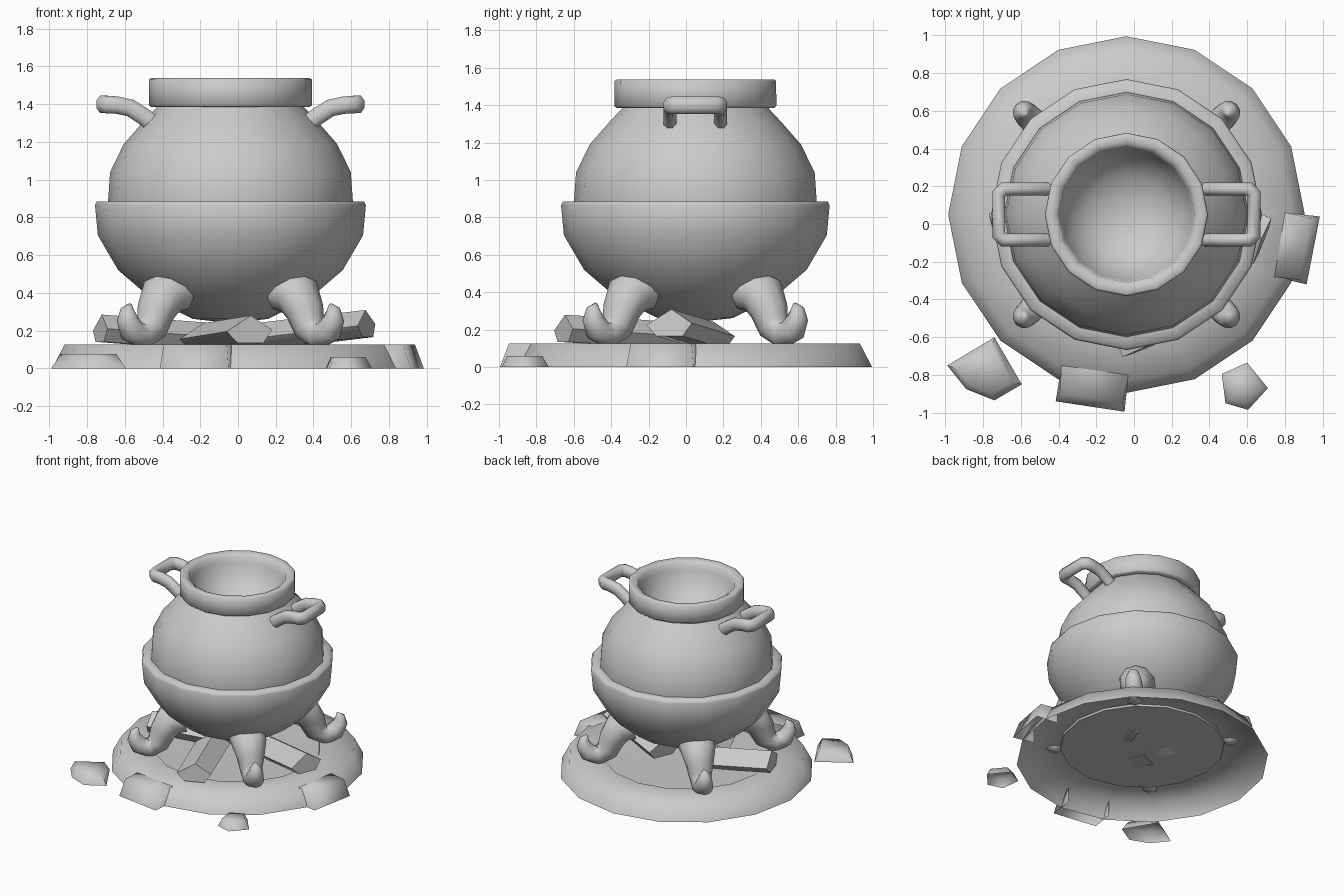
import bpy, math
from mathutils import Vector, Matrix

if "Cube" in bpy.data.objects:
    bpy.data.objects.remove(bpy.data.objects["Cube"])

C = Vector((-0.04, 0.05, 0))  # common axis of pot and hearth


def make(name, verts, faces, angle=75):
    me = bpy.data.meshes.new(name)
    me.from_pydata([tuple(v) for v in verts], [], faces)
    me.validate()
    ob = bpy.data.objects.new(name, me)
    bpy.context.collection.objects.link(ob)
    bpy.ops.object.select_all(action='DESELECT')
    ob.select_set(True)
    bpy.context.view_layer.objects.active = ob
    bpy.ops.object.mode_set(mode='EDIT')
    bpy.ops.mesh.select_all(action='SELECT')
    bpy.ops.mesh.remove_doubles(threshold=0.0005)
    bpy.ops.mesh.normals_make_consistent(inside=False)
    bpy.ops.object.mode_set(mode='OBJECT')
    bpy.ops.object.shade_smooth_by_angle(angle=math.radians(angle))
    return ob


def bridge(rows, n):
    return [(i * n + j, i * n + (j + 1) % n, (i + 1) * n + (j + 1) % n, (i + 1) * n + j)
            for i in range(rows - 1) for j in range(n)]


def lathe(name, profile, n=16, angle=75):
    verts = [C + Vector((r * math.cos(a), r * math.sin(a), z))
             for r, z in profile for a in [2 * math.pi * j / n for j in range(n)]]
    return make(name, verts, bridge(len(profile), n), angle)


def sweep(name, path, sizes, ref, n=8, phase=0.0):
    """Tube along path; sizes are (in-plane, along-ref) half widths."""
    path = [Vector(p) for p in path]
    verts = []
    for i, p in enumerate(path):
        a = (p - path[i - 1]).normalized() if i else None
        b = (path[i + 1] - p).normalized() if i < len(path) - 1 else None
        t = ((a or b) + (b or a)).normalized()
        miter = 1 / max(0.7, t.dot(a or b))
        side = t.cross(ref).normalized()
        up = side.cross(t)
        for j in range(n):
            w = 2 * math.pi * j / n + phase
            verts.append(p + side * math.cos(w) * sizes[i][0] * miter + up * math.sin(w) * sizes[i][1])
    faces = bridge(len(path), n)
    faces += [tuple(range(n)), tuple(range((len(path) - 1) * n, len(path) * n))]
    return make(name, verts, faces)


def stone(name, outline, h, k):
    """Loose stone shell with sloping sides and open bottom."""
    n = len(outline)
    c = sum((Vector(p) for p in outline), Vector((0, 0))) / n
    top = [c + (Vector(p) - c) * k for p in outline]
    verts = [(x, y, 0) for x, y in outline] + [(p.x, p.y, h) for p in top]
    return make(name, verts, bridge(2, n) + [tuple(range(n, 2 * n))])


def edge_slab(name, inner_a, outer_a, outer_b, inner_b):
    """Slab leaning out of the hearth edge, open below and toward the hearth."""
    ia, oa, ob, ib = (Vector(p).to_3d() for p in (inner_a, outer_a, outer_b, inner_b))
    up = Vector((0, 0, 0.127))
    ta, tb = oa.lerp(ia, 0.25).lerp(ob, 0.04) + up, ob.lerp(ib, 0.25).lerp(oa, 0.04) + up
    return make(name, [ia, oa, ob, ib, ia + up, ta, tb, ib + up],
                [(4, 5, 6, 7), (1, 2, 6, 5), (0, 1, 5, 4), (2, 3, 7, 6)], angle=100)


def ellipse(r, zc, h, degs):
    return [(r * math.cos(math.radians(d)), zc + h * math.sin(math.radians(d))) for d in degs]


# hearth: open-bottomed disc with a sunken floor
lathe("hearth_base", [(0.945, 0), (0.88, 0.125), (0.62, 0.125)])
lathe("hearth_floor", [(0.62, 0.125), (0.615, 0.11), (0.3, 0.105), (0, 0.10)], angle=40)

# round pot with thick rolled rim and hollow
lathe("pot", ellipse(0.65, 0.87, 0.61, (-90, -72, -54, -36, -18, 0))
      + [(0.638, 1.04), (0.565, 1.19), (0.46, 1.31), (0.385, 1.39)])
lathe("rim", [(0.385, 1.385), (0.42, 1.385), (0.433, 1.395), (0.432, 1.53), (0.42, 1.538),
              (0.385, 1.535), (0.36, 1.52), (0.35, 1.47),
              (0.30, 1.36), (0.22, 1.28), (0.11, 1.235), (0, 1.22)])

# outer bowl with a ledge
lathe("lower_bowl", [(0, 0.24), (0.2, 0.262), (0.42, 0.37), (0.595, 0.52), (0.703, 0.705),
                     (0.718, 0.865), (0.708, 0.885), (0.64, 0.885)])

# four curled legs
leg = [(0.42, 0.41), (0.51, 0.385), (0.56, 0.30), (0.595, 0.215), (0.665, 0.17),
       (0.74, 0.20), (0.772, 0.26), (0.77, 0.31), (0.75, 0.34)]
girth = [(0.12, 0.14), (0.11, 0.13), (0.10, 0.105), (0.085, 0.085), (0.065, 0.075),
         (0.065, 0.07), (0.055, 0.06), (0.035, 0.04), (0.008, 0.01)]
for k in range(4):
    rot = Matrix.Rotation(math.radians(45 + 90 * k), 3, 'Z')
    sweep(f"leg_{k + 1}", [C + rot @ Vector((r, 0, z)) for r, z in leg], girth,
          rot @ Vector((0, 1, 0)), n=10)

# two bracket handles
arm = [(0.40, 1.29), (0.46, 1.335), (0.53, 1.38), (0.60, 1.395), (0.65, 1.398)]
for s, side in ((-1, "left"), (1, "right")):
    half = [Vector((s * x, 0.135, z)) for x, z in arm] + [Vector((s * 0.677, 0.108, 1.4))]
    pts = [C + p for p in half] + [C + Vector((p.x, -p.y, p.z)) for p in reversed(half)]
    sweep(f"handle_{side}", pts, [(0.037, 0.05)] * len(pts), Vector((0, 0, 1)),
          n=8, phase=math.pi / 8)

# three split logs
section = [(-0.13, -0.01), (-0.07, -0.07), (0.08, -0.07), (0.13, 0.0), (0.01, 0.075)]
for name, a, b in (("log_right", (0.68, -0.09, 0.235), (0.10, 0.14, 0.165)),
                   ("log_front", (0.06, -0.655, 0.205), (-0.19, -0.05, 0.165)),
                   ("log_left", (-0.73, -0.07, 0.21), (-0.14, 0.11, 0.165))):
    a, b = Vector(a), Vector(b)
    t = (b - a).normalized()
    side = t.cross(Vector((0, 0, 1))).normalized()
    up = side.cross(t)
    vs = [p + side * u + up * v for p in (a, b) for u, v in section]
    make(name, vs, bridge(2, 5) + [tuple(range(5)), tuple(range(5, 10))], angle=50)

# stone slabs on the hearth edge and loose stones
edge_slab("edge_slab_front", (-0.385, -0.75), (-0.415, -0.94), (-0.05, -0.995), (-0.03, -0.80))
edge_slab("edge_slab_right", (0.745, -0.28), (0.915, -0.32), (0.985, 0.04), (0.80, 0.06))
stone("loose_stone_left", [(-0.99, -0.75), (-0.74, -0.60), (-0.595, -0.85), (-0.74, -0.935), (-0.89, -0.875)], 0.075, 0.75)
stone("loose_stone_right", [(0.465, -0.795), (0.60, -0.735), (0.71, -0.87), (0.605, -0.985), (0.485, -0.95)], 0.06, 0.75)
